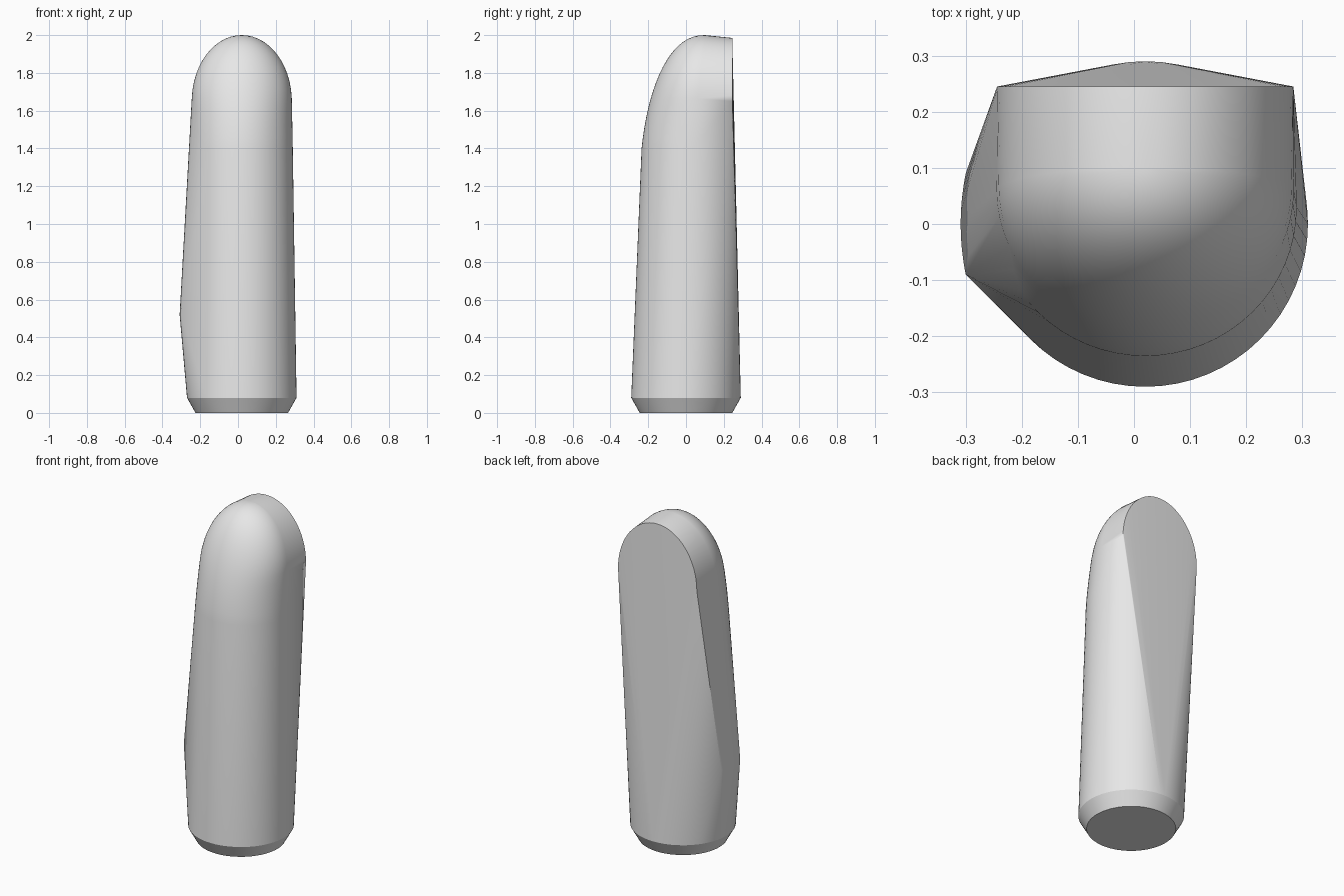
import bpy, bmesh
from math import sin, cos, asin, pi, sqrt

if "Cube" in bpy.data.objects:
    bpy.data.objects.remove(bpy.data.objects["Cube"], do_unlink=True)

CX = 0.02        # middle of the round body
BACK = 0.245     # flat back plane near the top


def ring(radius, z, count=64):
    return [(CX + radius * cos(2 * pi * i / count),
             radius * sin(2 * pi * i / count), z) for i in range(count)]


def half_width(z):
    """Half width of the rounded arch outline at height z."""
    if z < 1.65:
        return 0.27 - 0.02 * (z - 1.4)
    return 0.265 * sqrt(max(0, 1 - ((z - 1.65) / 0.35) ** 2))


# Chamfered foot
points = ring(0.245, 0) + ring(0.29, 0.08)

# Domed front: half ellipses that shrink and lean back towards the top
levels, steps = 18, 32
start = asin(0.25)
for i in range(levels + 1):
    s = sin(start + (pi / 2 - start) * i / levels)
    z = 1.2 + 0.8 * s
    w = half_width(z)
    front = 0.1 - 0.345 * max(0, 1 - s * s) ** 0.45
    mid = 0.03 + 0.07 * (z - 1.4) / 0.6
    for j in range(steps + 1):
        a = pi * j / steps
        points.append((CX + w * cos(a), mid - (mid - front) * sin(a), z))

# Arched outline of the flat back
for j in range(steps + 1):
    a = pi * j / steps
    points.append((CX + 0.264 * cos(a), BACK, 1.65 + 0.335 * sin(a)))

# Side bulge on one side
for j in range(-4, 5):
    y = 0.09 * j / 4
    points.append((-0.309 + 0.009 * (j / 4) ** 2, y, 0.52))

# Skin the sections into one convex body
bm = bmesh.new()
for p in points:
    bm.verts.new(p)
bmesh.ops.remove_doubles(bm, verts=bm.verts[:], dist=0.0005)
hull = bmesh.ops.convex_hull(bm, input=bm.verts[:])
inside = {v for v in hull["geom_interior"] + hull["geom_unused"]
          if isinstance(v, bmesh.types.BMVert)}
bmesh.ops.delete(bm, geom=list(inside), context='VERTS')
bmesh.ops.dissolve_limit(bm, angle_limit=0.005, verts=bm.verts[:], edges=bm.edges[:])
bmesh.ops.recalc_face_normals(bm, faces=bm.faces[:])
mesh = bpy.data.meshes.new("rounded_body")
bm.to_mesh(mesh)
bm.free()
body = bpy.data.objects.new("rounded_body", mesh)
bpy.context.collection.objects.link(body)

# Plain grey finish
grey = bpy.data.materials.new("light_grey")
grey.use_nodes = True
color = (0.8, 0.8, 0.8, 1)
grey.diffuse_color = color
grey.node_tree.nodes["Principled BSDF"].inputs["Base Color"].default_value = color
mesh.materials.append(grey)

bpy.ops.object.select_all(action='DESELECT')
body.select_set(True)
bpy.context.view_layer.objects.active = body
bpy.ops.object.shade_smooth_by_angle(angle=0.28)
